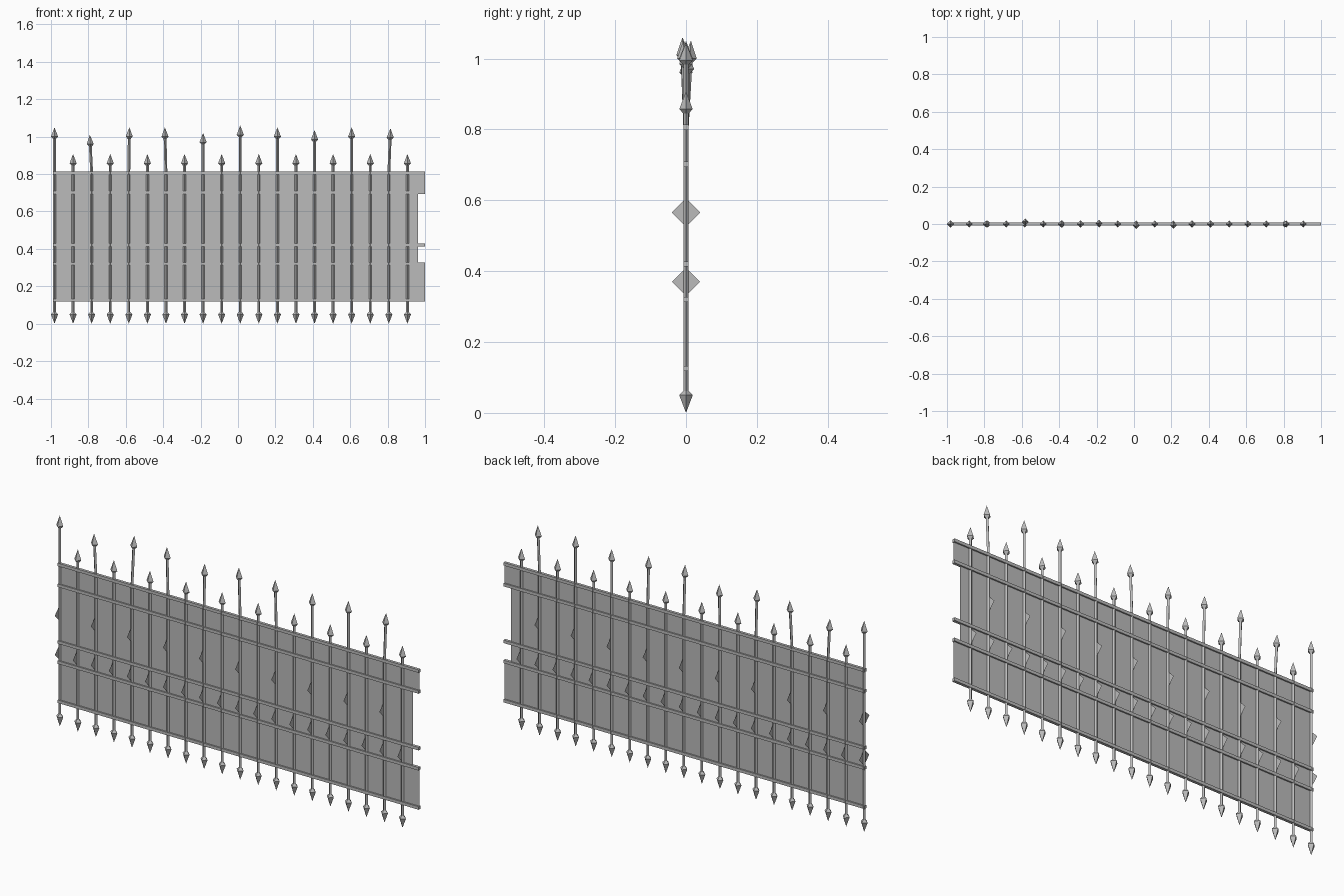
import bpy
import bmesh
from math import tau, cos, sin
from mathutils import Vector

cube = bpy.data.objects.get("Cube")
if cube:
    bpy.data.objects.remove(cube)

iron = bpy.data.materials.new("iron_grey")
iron.use_nodes = True
GREY = (0.5, 0.5, 0.5, 1)
iron.diffuse_color = GREY
iron.node_tree.nodes["Principled BSDF"].inputs["Base Color"].default_value = GREY


def finish(name, bm):
    mesh = bpy.data.meshes.new(name)
    bm.to_mesh(mesh)
    bm.free()
    mesh.materials.append(iron)
    obj = bpy.data.objects.new(name, mesh)
    bpy.context.collection.objects.link(obj)
    return obj


def spindle(name, stations, sides=4):
    """Skin rings of (centre, radius) into one closed bar."""
    bm = bmesh.new()
    rings = []
    for centre, r in stations:
        rings.append([bm.verts.new(centre + Vector((r * cos(tau * i / sides), r * sin(tau * i / sides), 0)))
                      for i in range(sides)])
    for low, high in zip(rings, rings[1:]):
        for i in range(sides):
            j = (i + 1) % sides
            bm.faces.new((low[i], low[j], high[j], high[i]))
    bm.faces.new(rings[0][::-1])
    bm.faces.new(rings[-1])
    bmesh.ops.remove_doubles(bm, verts=bm.verts, dist=0.0002)
    bmesh.ops.recalc_face_normals(bm, faces=bm.faces)
    return finish(name, bm)


def box(name, low, high):
    bm = bmesh.new()
    bmesh.ops.create_cube(bm, size=1)
    for v in bm.verts:
        v.co = Vector([(a + b) / 2 + c * (b - a) for a, b, c in zip(low, high, v.co)])
    return finish(name, bm)


def sheet(name, corners):
    bm = bmesh.new()
    bm.faces.new([bm.verts.new(c) for c in corners])
    return finish(name, bm)


LEFT_BAR, STEP, R, HEAD = -0.981, 0.0993, 0.0075, 0.019
RAILS = (0.125, 0.32, 0.42, 0.702, 0.806)

# Lean of each tall bar above the top rail (x, y) and its tip height
TALL = [(0, 0, 1.05), (-0.01, 0, 1.01), (0.003, 0.014, 1.05), (-0.006, 0, 1.05), (0, 0.005, 1.02),
        (0, -0.01, 1.06), (0, -0.008, 1.05), (0, 0, 1.035), (0, 0, 1.05), (0.009, 0, 1.045)]

# Pickets with a spearhead at both ends
for n in range(20):
    x = LEFT_BAR + n * STEP
    lean_x, lean_y, tip_z = (0, 0, 0.907) if n % 2 else TALL[n // 2]
    knee = Vector((x, 0, 0.806))
    tip = Vector((x + lean_x, lean_y, tip_z))
    axis = (tip - knee).normalized()
    spindle(f"picket_{n + 1}", [
        (Vector((x, 0, 0)), 0.00005),
        (Vector((x, 0, 0.05)), HEAD),
        (Vector((x, 0, 0.062)), R),
        (knee, R),
        (tip - axis * 0.062, R),
        (tip - axis * 0.05, HEAD),
        (tip, 0.00005)])
    # Flat diamond ornaments set across the bars
    for z in ((0.37,) if n % 2 else (0.37, 0.565)):
        d = 0.04
        sheet(f"diamond_{n + 1}", [(x, -d, z), (x, 0, z - d), (x, d, z), (x, 0, z + d)])

# Horizontal rails
for i, z in enumerate(RAILS):
    box(f"rail_{i + 1}", (-0.988, -0.007, z - 0.0075), (1, 0.007, z + 0.0075))

# Thin panels between the rails; the middle ones stop short of the end
for i, (low, high) in enumerate(zip(RAILS, RAILS[1:])):
    end = 0.963 if i in (1, 2) else 1
    sheet(f"panel_{i + 1}", [(-0.981, 0, low), (end, 0, low), (end, 0, high), (-0.981, 0, high)])
